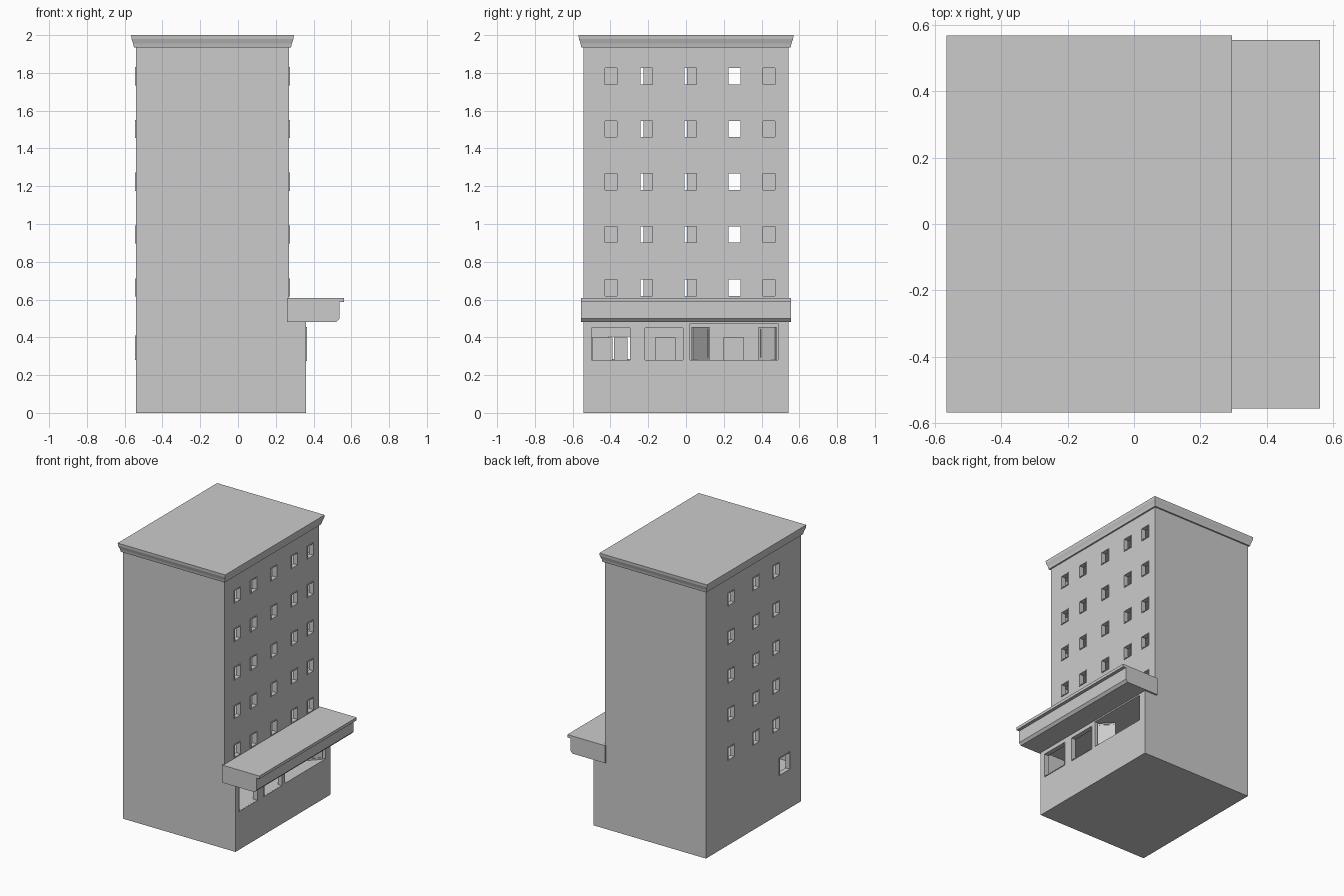
import bpy, bmesh
from mathutils import Matrix, Vector

if "Cube" in bpy.data.objects:
    bpy.data.objects.remove(bpy.data.objects["Cube"])


def add_box(bm, lo, hi):
    """Append an axis-aligned box to a bmesh."""
    lo, hi = Vector(lo), Vector(hi)
    size = hi - lo
    m = Matrix.Translation((lo + hi) / 2) @ Matrix.Diagonal((*size, 1))
    bmesh.ops.create_cube(bm, size=1, matrix=m)


def make(name, bm):
    bmesh.ops.recalc_face_normals(bm, faces=bm.faces)
    me = bpy.data.meshes.new(name)
    bm.to_mesh(me)
    bm.free()
    ob = bpy.data.objects.new(name, me)
    bpy.context.collection.objects.link(ob)
    return ob


def boxes(name, items):
    bm = bmesh.new()
    for lo, hi in items:
        add_box(bm, lo, hi)
    return make(name, bm)


def extrude_profile(name, pts, y0, y1):
    """Side profile in x/z, extruded along y."""
    bm = bmesh.new()
    f = bm.faces.new([bm.verts.new((x, y0, z)) for x, z in pts])
    r = bmesh.ops.extrude_face_region(bm, geom=[f])
    vs = [v for v in r["geom"] if isinstance(v, bmesh.types.BMVert)]
    bmesh.ops.translate(bm, verts=vs, vec=(0, y1 - y0, 0))
    return make(name, bm)


def cut(ob, cutter):
    mod = ob.modifiers.new("cut", "BOOLEAN")
    mod.operation, mod.solver, mod.object = "DIFFERENCE", "EXACT", cutter
    dg = bpy.context.evaluated_depsgraph_get()
    me = bpy.data.meshes.new_from_object(ob.evaluated_get(dg))
    ob.modifiers.clear()
    ob.data = me
    bpy.data.objects.remove(cutter)


# openings as (y0, y1, z0, z1), split by the wall they sit in
W = 0.032
SILLS = [0.62, 0.902, 1.181, 1.46, 1.739]
street = [(y - W, y + W, z, z + 0.086) for z in SILLS
          for y in (-0.396, -0.209, 0.023, 0.257, 0.44)]
rear = [(y - W, y + W, z, z + 0.086) for z in SILLS
        for y in (-0.258, -0.028, 0.257)]
rear.append((-0.41, -0.297, 0.285, 0.405))
shop = [(-0.50, -0.297, 0.28, 0.45), (-0.217, -0.016, 0.28, 0.45),
        (0.022, 0.487, 0.28, 0.472)]

# tower with a deeper ground storey, hollowed into rooms
Y = 0.543
body = extrude_profile("tower_body", [
    (-0.54, 0), (0.36, 0), (0.36, 0.5), (0.27, 0.5), (0.27, 1.95), (-0.54, 1.95)], -Y, Y)
rooms = [((-0.51, -0.513, 0.28), (0.33, 0.513, 0.474))]
rooms += [((-0.51, -0.513, z - 0.015), (0.24, 0.513, z + 0.13)) for z in SILLS]
cut(body, boxes("room_cutter", rooms))
holes = [((0.2, a, c), (0.4, b, d)) for a, b, c, d in street]
holes += [((-0.6, a, c), (-0.45, b, d)) for a, b, c, d in rear]
holes += [((0.28, a, c + 0.0005), (0.4, b, d)) for a, b, c, d in shop]
cut(body, boxes("opening_cutter", holes))


# thin raised frames around every opening
def frames(name, openings, x0, x1, t=0.005):
    items = []
    for a, b, c, d in openings:
        items += [((x0, a - t, c - t), (x1, a, d + t)), ((x0, b, c - t), (x1, b + t, d + t)),
                  ((x0, a, c - t), (x1, b, c)), ((x0, a, d), (x1, b, d + t))]
    return boxes(name, items)


frames("street_window_frames", street, 0.262, 0.275)
frames("rear_window_frames", rear, -0.545, -0.532)
frames("shop_window_frames", shop[:2], 0.352, 0.364)

# cornice: stacked rectangular rings that flare outward
bm = bmesh.new()
rings = []
for off, z in [(0.011, 1.935), (0.015, 1.955), (0.024, 1.98), (0.026, 2.0)]:
    x0, x1, y = -0.54 - off, 0.27 + off, Y + off
    rings.append([bm.verts.new(p) for p in ((x0, -y, z), (x1, -y, z), (x1, y, z), (x0, y, z))])
for lo, hi in zip(rings, rings[1:]):
    for i in range(4):
        j = (i + 1) % 4
        bm.faces.new((lo[i], lo[j], hi[j], hi[i]))
bm.faces.new(rings[0])
bm.faces.new(rings[-1])
make("cornice", bm)

# canopy over the shop front, with lip and chamfered lower edge
extrude_profile("canopy", [
    (0.26, 0.482), (0.522, 0.482), (0.538, 0.5), (0.538, 0.588),
    (0.562, 0.588), (0.562, 0.609), (0.26, 0.609)], -0.557, 0.556)


# angled entrance doors: framed panels folded inward
def door(name, y, side):
    w, z0, z1, t = 0.12, 0.281, 0.455, 0.012
    d = boxes(name, [((0, -0.006, z0), (t, 0.006, z1)), ((w - t, -0.006, z0), (w, 0.006, z1)),
                     ((t, -0.006, z0), (w - t, 0.006, z0 + t)),
                     ((t, -0.006, z1 - t), (w - t, 0.006, z1)),
                     ((t, -0.002, z0 + t), (w - t, 0.002, z1 - t))])
    ang = 3.14159 - side * 0.8
    d.data.transform(Matrix.Translation((0.345, y, 0)) @ Matrix.Rotation(ang, 4, "Z"))


door("left_door", 0.034, 1)
door("right_door", 0.475, -1)

# counters inside the shop
boxes("shop_counters", [((-0.1, a, 0.279), (0.05, b, 0.4)) for a, b in
                        ((-0.498, -0.388), (-0.38, -0.31), (-0.165, -0.055), (0.196, 0.308))])
